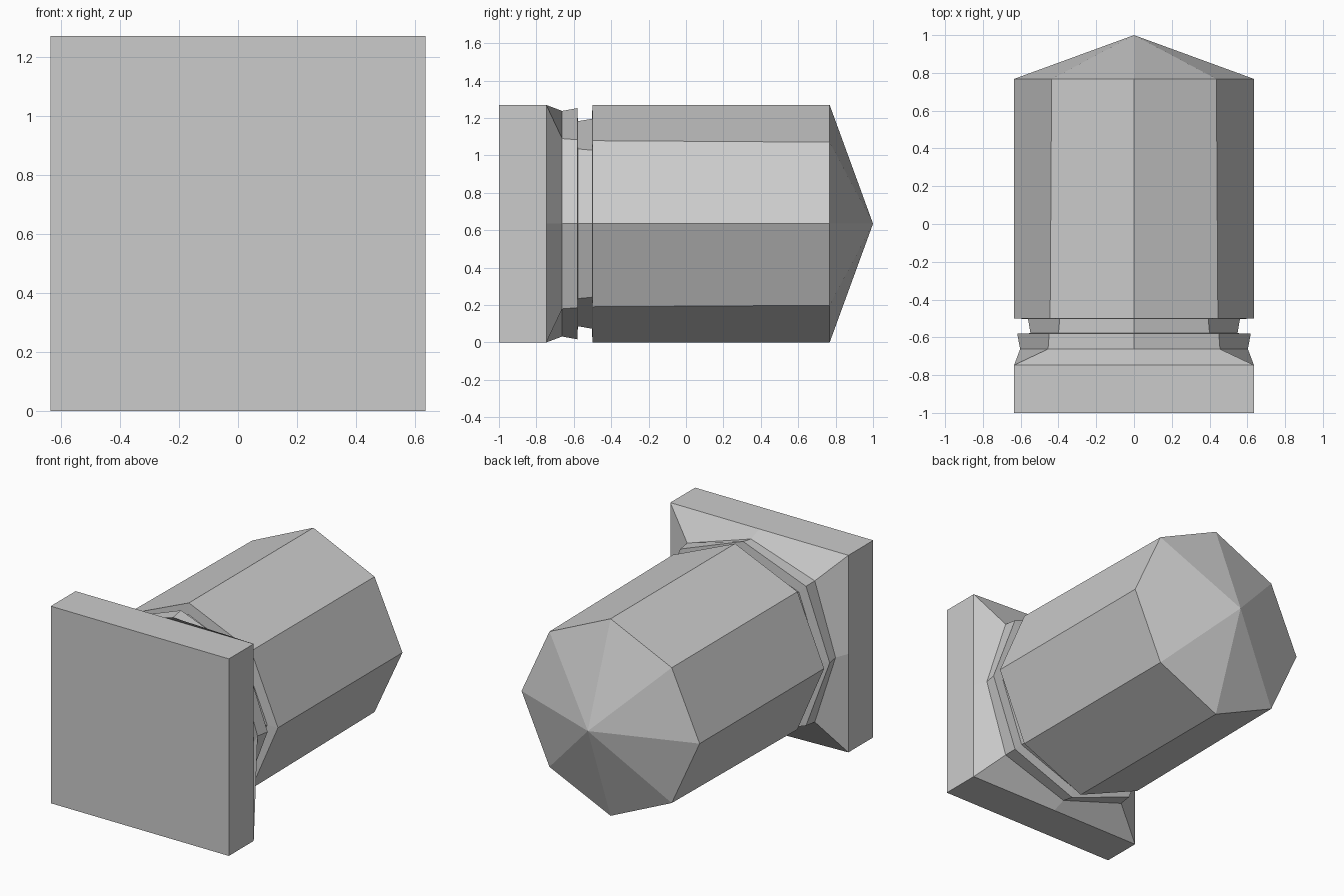
import bpy, bmesh

if "Cube" in bpy.data.objects:
    bpy.data.objects.remove(bpy.data.objects["Cube"])

CZ = 0.635  # height of the long axis


def ring(bm, y, card, diag):
    """Eight points around the y axis: four on the axes, four on the diagonals."""
    pts = [(card, 0), (diag, diag), (0, card), (-diag, diag),
           (-card, 0), (-diag, -diag), (0, -card), (diag, -diag)]
    return [bm.verts.new((x, y, CZ + z)) for x, z in pts]


# profile along y: position, axis radius, diagonal offset
profile = [
    (-1.0, 0.635, 0.635), (-0.747, 0.635, 0.635),    # square plate
    (-0.662, 0.603, 0.455), (-0.581, 0.618, 0.449),  # collar
    (-0.578, 0.548, 0.400), (-0.503, 0.561, 0.393),  # groove
    (-0.500, 0.635, 0.444), (0.768, 0.635, 0.436),   # octagonal body
]

bm = bmesh.new()
rings = [ring(bm, *p) for p in profile]
bm.faces.new(rings[0])
for a, b in zip(rings, rings[1:]):
    for i in range(8):
        j = (i + 1) % 8
        bm.faces.new((a[i], a[j], b[j], b[i]))

# pointed end
tip = bm.verts.new((0, 1.0, CZ))
for i in range(8):
    bm.faces.new((rings[-1][i], rings[-1][(i + 1) % 8], tip))
bmesh.ops.recalc_face_normals(bm, faces=bm.faces[:])

mesh = bpy.data.meshes.new("pointed_peg")
bm.to_mesh(mesh)
bm.free()
bpy.context.collection.objects.link(bpy.data.objects.new("pointed_peg", mesh))
